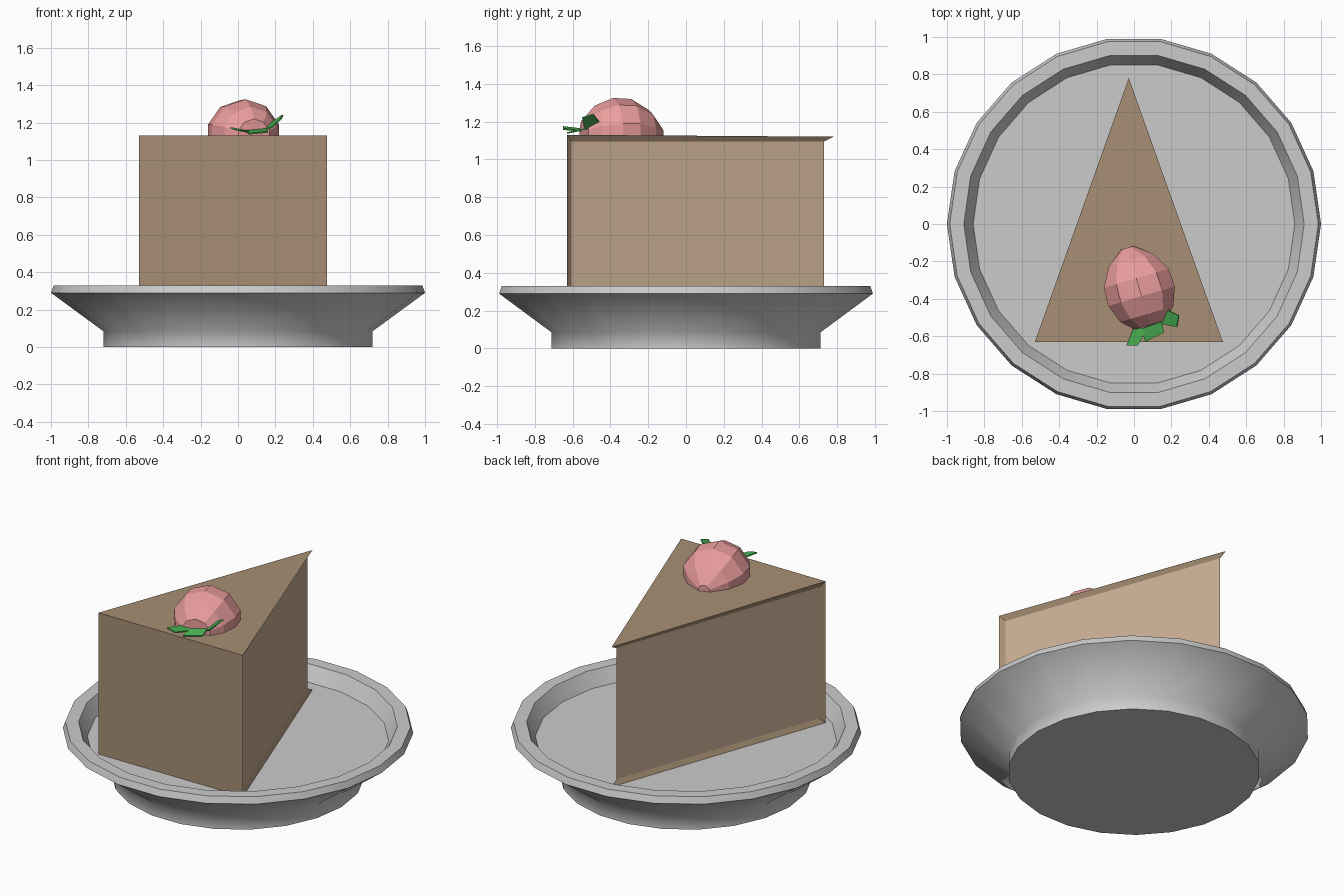
import bpy
import bmesh
from math import sin, cos, pi, radians
from mathutils import Vector

if "Cube" in bpy.data.objects:
    bpy.data.objects.remove(bpy.data.objects["Cube"])


def material(name, rgb):
    m = bpy.data.materials.new(name)
    m.diffuse_color = (*rgb, 1)
    m.use_nodes = True
    m.node_tree.nodes["Principled BSDF"].inputs["Base Color"].default_value = m.diffuse_color
    return m


def build(name, verts, faces, mats=(), fix_normals=True):
    me = bpy.data.meshes.new(name)
    me.from_pydata([tuple(v) for v in verts], [], faces)
    for m in mats:
        me.materials.append(m)
    if fix_normals:
        bm = bmesh.new()
        bm.from_mesh(me)
        bmesh.ops.recalc_face_normals(bm, faces=bm.faces)
        bm.to_mesh(me)
        bm.free()
    ob = bpy.data.objects.new(name, me)
    bpy.context.collection.objects.link(ob)
    return ob


def loft(name, profile, sides, place, mats=(), phase=0):
    """Rings of (radius, height) joined into a capped solid; place maps local to world."""
    verts, faces = [], []
    for r, h in profile:
        for i in range(sides):
            a = 2 * pi * i / sides + phase
            verts.append(place(r * cos(a), r * sin(a), h))
    for k in range(len(profile) - 1):
        for i in range(sides):
            j = (i + 1) % sides
            faces.append((k * sides + i, k * sides + j,
                          (k + 1) * sides + j, (k + 1) * sides + i))
    faces.append(tuple(range(sides)))
    faces.append(tuple(range(len(verts) - sides, len(verts))))
    return build(name, verts, faces, mats)


frosting = material("frosting", (0.39, 0.275, 0.175))
sponge = material("sponge", (0.60, 0.43, 0.30))
red = material("berry_red", (0.83, 0.34, 0.34))
green = material("leaf_green", (0.07, 0.45, 0.09))

# Plate: 22-sided dish with a straight foot and flat rim
plate = loft("plate",
             [(0.72, 0), (0.72, 0.085), (1.0, 0.29), (0.985, 0.33),
              (0.91, 0.33), (0.86, 0.24)],
             22, lambda x, y, z: (x, y, z))
bpy.context.view_layer.objects.active = plate
plate.select_set(True)
bpy.ops.object.shade_smooth_by_angle(angle=radians(57))

# Cake slice: frosted wedge whose two cut sides are recessed sponge
outer = [(-0.53, -0.63), (0.475, -0.63), (-0.028, 0.78)]
inner = [(-0.504, -0.605), (0.448, -0.605), (-0.028, 0.73)]
verts = [(x, y, 0.24) for x, y in outer]
verts += [(outer[0][0], outer[0][1], 1.13), (outer[1][0], outer[1][1], 1.13),
          (outer[2][0], outer[2][1], 1.12)]
verts += [(x, y, 0.27) for x, y in inner] + [(x, y, 1.095) for x, y in inner]
faces = [(0, 2, 1), (3, 4, 5), (0, 1, 4, 3)]
for c in (0, 1):
    faces += [(c, 2, 8, 6 + c), (3 + c, 5, 11, 9 + c),
              (c, 3 + c, 9 + c, 6 + c), (6 + c, 8, 11, 9 + c)]
cake = build("cake_slice", verts, faces, (frosting, sponge))
for p in cake.data.polygons:
    if min(p.vertices) >= 6:
        p.material_index = 1

# Strawberry lying on its side, half sunk in the frosting
start = Vector((0.085, -0.54, 1.13))
axis = Vector((-0.28, 0.96, 0)).normalized()
side = Vector((axis.y, -axis.x, 0))
up = Vector((0, 0, 1))
loft("strawberry",
     [(0.09, 0), (0.155, 0.06), (0.195, 0.16), (0.19, 0.26),
      (0.13, 0.36), (0.035, 0.43)],
     10, lambda x, y, h: start + side * x + up * y + axis * h,
     (red,), phase=pi / 10)

# Strawberry leaves: thin ragged blades around the stem end
leaf_verts = [(0, -0.55, 1.16), (-0.04, -0.65, 1.172), (0.02, -0.65, 1.16),
              (0.07, -0.56, 1.15),
              (0.04, -0.56, 1.155), (0.06, -0.63, 1.14), (0.16, -0.58, 1.15),
              (0.15, -0.52, 1.165),
              (0.14, -0.53, 1.16), (0.18, -0.54, 1.175), (0.23, -0.55, 1.22),
              (0.24, -0.49, 1.24), (0.18, -0.46, 1.20)]
leaves = build("strawberry_leaves", leaf_verts,
               [(0, 1, 2, 3), (4, 5, 6, 7), (8, 9, 10, 11, 12)],
               (green,), fix_normals=False)
mod = leaves.modifiers.new("thickness", "SOLIDIFY")
mod.thickness = 0.008
mod.offset = 0
